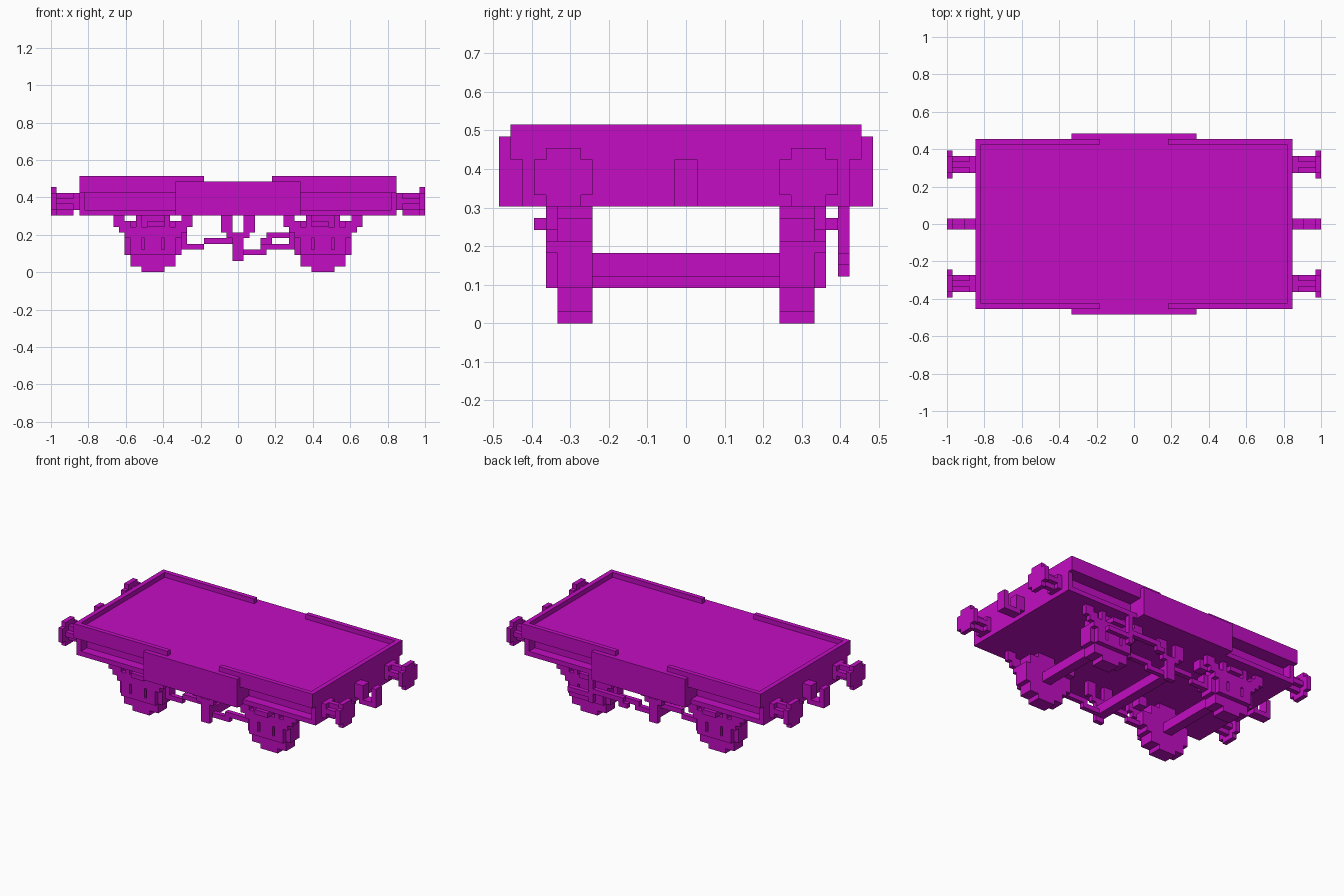
import bpy

cube = bpy.data.objects.get("Cube")
if cube:
    bpy.data.objects.remove(cube, do_unlink=True)

U = 2 / 66  # one block of the grid

paint = bpy.data.materials.new("magenta_paint")
paint.use_nodes = True
COLOUR = (0.54, 0.004, 0.54, 1)
paint.diffuse_color = COLOUR
paint.node_tree.nodes["Principled BSDF"].inputs["Base Color"].default_value = COLOUR

QUADS = [(0, 1, 3, 2), (4, 6, 7, 5), (0, 4, 5, 1), (2, 3, 7, 6), (0, 2, 6, 4), (1, 5, 7, 3)]


def blocks(name, boxes, mirror=""):
    """One object from boxes (x0, x1, y0, y1, z0, z1) in grid units."""
    verts, faces = [], []
    for b in boxes:
        n = len(verts)
        verts += [(x * U, y * U, z * U) for x in b[:2] for y in b[2:4] for z in b[4:]]
        faces += [[n + i for i in q] for q in QUADS]
    mesh = bpy.data.meshes.new(name)
    mesh.from_pydata(verts, [], faces)
    mesh.materials.append(paint)
    obj = bpy.data.objects.new(name, mesh)
    bpy.context.collection.objects.link(obj)
    if mirror:
        mod = obj.modifiers.new("mirror", "MIRROR")
        mod.use_axis = ["x" in mirror, "y" in mirror, False]
        mod.use_mirror_merge = False
    return obj


def plate(y0, y1, rects):
    """Boxes of equal thickness from side-on rectangles (x0, x1, z0, z1)."""
    return [(a, b, y0, y1, c, d) for a, b, c, d in rects]


def about_axle(y0, y1, rects):
    """Side-on rectangles given outward from the axle, repeated both ways."""
    both = [(s * a + 15, s * b + 15, c, d) for a, b, c, d in rects for s in (1, -1)]
    return plate(y0, y1, [(min(a, b), max(a, b), c, d) for a, b, c, d in both])


# Body: deck, raised rim, frame with channelled sides, side plates
blocks("deck", [(-28, 28, -15, 15, 14, 16)])
blocks("end_rim", [(27, 28, -15, 15, 16, 17)], "x")
blocks("side_rim", [(6, 27, 14, 15, 16, 17)], "xy")
blocks("underframe", [(-27, 27, -12, 12, 10, 14)])
blocks("frame_flange", [(-27, 27, 12, 14, 10, 11)], "y")
blocks("headstock", [(27, 28, -14, 14, 10, 14)], "x")
blocks("side_plate", [(-11, 11, 12, 16, 10, 16)], "y")

# Buffers and coupling hooks at both ends
blocks("buffer_shaft", [(28, 29, 9, 12, 11, 14), (29, 32, 10, 11, 11, 14),
                        (29, 32, 9, 12, 12, 13)], "xy")
blocks("buffer_head", [(32, 33, 8, 13, 11, 14), (32, 33, 9, 12, 10, 15)], "xy")
blocks("coupling_hook", [(28, 30, -1, 1, 11, 14), (29, 32, -1, 1, 10, 11),
                         (32, 33, -1, 1, 10, 14)], "x")

# Wheels as stepped discs, joined by axles
blocks("wheel", plate(8, 11, [(13, 17, 0, 10), (11, 19, 1, 9), (10, 20, 3, 7)]), "xy")
blocks("axle", [(14, 16, -8, 8, 4, 6)], "x")

# Axle guards, boxes and hanging leaf springs
blocks("axle_guard", about_axle(11, 12, [(2, 3, 3, 10), (0, 4, 3, 4), (3, 4, 4, 6)]), "xy")
blocks("axle_box", [(13.5, 16.5, 11, 12, 4, 7)], "xy")
blocks("leaf_spring", about_axle(11, 12, [(5, 7, 8, 10), (4, 6, 7, 9), (0, 5, 6, 8)]), "xy")
blocks("spring_buckle", [(13, 16, 11, 13, 8, 9)], "xy")

# Brake gear between the wheels
hanger = [(-3, -1, 7, 10), (1, 3, 7, 10), (-2, 2, 6, 7), (-1, 1, 2, 6)]
blocks("brake_hanger", plate(10, 11, hanger), "y")
rods = [(-10, -6, 4, 5), (-6, -1, 5, 6), (0, 5, 3, 4), (4, 10, 4, 5)]
blocks("brake_rod", plate(9, 10, rods), "y")
blocks("brake_shaft", [(-1, 1, -10, 10, 3, 5)])
blocks("brake_block", plate(8, 10, [(9, 10, 4, 7), (8, 10, 8, 10)]), "xy")

# Hand lever and its guide on one side
lever = [(4, 6, 5, 6), (5, 12, 6, 7), (12, 18, 5, 6), (12, 13, 4, 10)]
blocks("brake_lever", plate(13, 14, lever))
